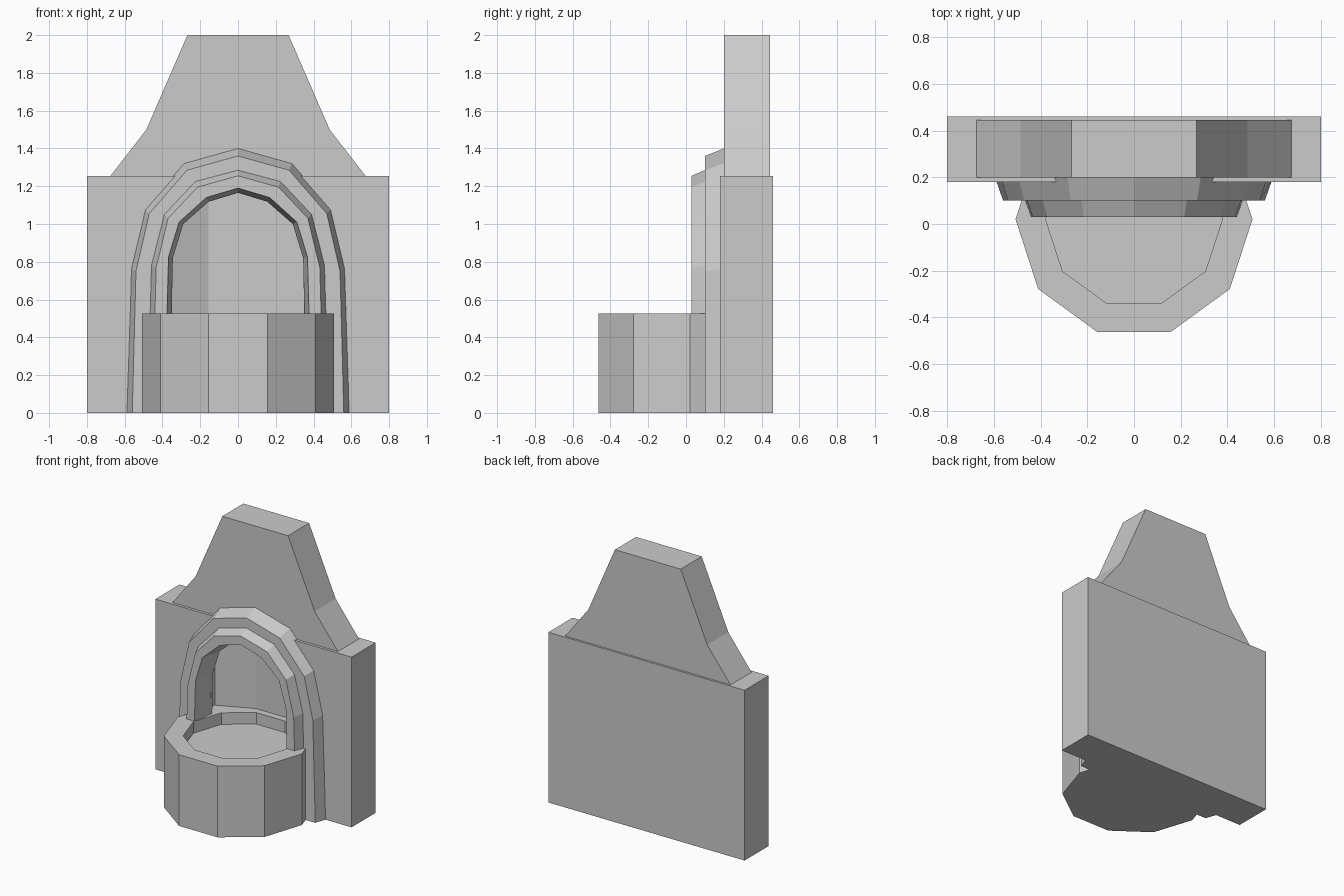
import bpy, bmesh, math

if "Cube" in bpy.data.objects:
    bpy.data.objects.remove(bpy.data.objects["Cube"])


def make_object(name, verts, faces):
    me = bpy.data.meshes.new(name)
    me.from_pydata(verts, [], faces)
    bm = bmesh.new()
    bm.from_mesh(me)
    bmesh.ops.recalc_face_normals(bm, faces=bm.faces)
    bm.to_mesh(me)
    bm.free()
    ob = bpy.data.objects.new(name, me)
    bpy.context.collection.objects.link(ob)
    return ob


def prism(name, bottom, top):
    n = len(bottom)
    faces = [tuple(range(n)), tuple(range(n, 2 * n))]
    faces += [(i, (i + 1) % n, n + (i + 1) % n, n + i) for i in range(n)]
    return make_object(name, bottom + top, faces)


def prism_z(name, pts, z0, z1):
    return prism(name, [(x, y, z0) for x, y in pts], [(x, y, z1) for x, y in pts])


def prism_y(name, pts, y0, y1):
    return prism(name, [(x, y0, z) for x, z in pts], [(x, y1, z) for x, z in pts])


def mirrored(half):
    # Right half profile -> full outline, skipping a duplicated centre point
    return half + [(-x, v) for x, v in reversed(half) if x > 0]


def cut(target, cutter):
    mod = target.modifiers.new("cut", 'BOOLEAN')
    mod.operation = 'DIFFERENCE'
    mod.solver = 'EXACT'
    mod.object = cutter
    bpy.context.view_layer.objects.active = target
    bpy.ops.object.modifier_apply(modifier=mod.name)
    bpy.data.objects.remove(cutter)


WALL_TOP = 1.255
RIM_Z, WATER_Z = 0.525, 0.44
NICHE_BACK = 0.43

# Arch sections from the outside back edge round to the opening's back edge
sections = [
    (0.20, [(.595, 0), (.57, .765), (.495, 1.08), (.285, 1.32), (0, 1.40)]),
    (0.10, [(.56, 0), (.54, .75), (.47, 1.055), (.27, 1.285), (0, 1.36)]),
    (0.10, [(.48, 0), (.458, .78), (.39, 1.05), (.225, 1.225), (0, 1.285)]),
    (0.03, [(.455, 0), (.433, .77), (.37, 1.03), (.215, 1.195), (0, 1.255)]),
    (0.03, [(.39, 0), (.368, .825), (.312, 1.01), (.168, 1.14), (0, 1.19)]),
    (0.18, [(.365, 0), (.345, .82), (.29, 1.0), (.155, 1.118), (0, 1.165)]),
]

# Wall with a faceted niche behind the arched opening
wall = prism_z("wall", [(-.8, .18), (.8, .18), (.8, .46), (-.8, .46)], 0, WALL_TOP)
opening = [(.355, .3)] + sections[-1][1][1:]
cut(wall, prism_y("opening_cutter", mirrored(opening), .1, .25))
niche = mirrored([(.447, .2), (.41, .317), (.155, NICHE_BACK)])
cut(wall, prism_z("niche_cutter", niche, .3, 1.17))

# Tapered gable on top of the wall
prism_y("gable", mirrored([(.675, WALL_TOP), (.485, 1.5), (.268, 2.0)]), .2, .445)

# Stepped arch: closed loft through the sections
verts, faces = [], []
count = len(sections)
for y, half in sections:
    verts += [(x, y, z) for x, z in mirrored(half)]
n = len(verts) // count
for s in range(count):
    a, b = s * n, ((s + 1) % count) * n
    faces += [(a + i, a + i + 1, b + i + 1, b + i) for i in range(n - 1)]
faces.append(tuple(s * n for s in range(count)))
faces.append(tuple(s * n + n - 1 for s in range(count)))
make_object("stepped_arch", verts, faces)


# Ten-sided basin with a raised rim, running back into the niche
def ring(r, z):
    return [(r * math.cos(i * math.pi / 5),
             min(.02 + r * math.sin(i * math.pi / 5), NICHE_BACK), z) for i in range(10)]


loops = [ring(.507, 0), ring(.507, RIM_Z), ring(.378, RIM_Z), ring(.378, WATER_Z)]
faces = [tuple(range(10)), tuple(range(30, 40))]
for k in range(3):
    for i in range(10):
        j = (i + 1) % 10
        faces.append((k * 10 + i, k * 10 + j, k * 10 + 10 + j, k * 10 + 10 + i))
make_object("basin", [v for loop in loops for v in loop], faces)
